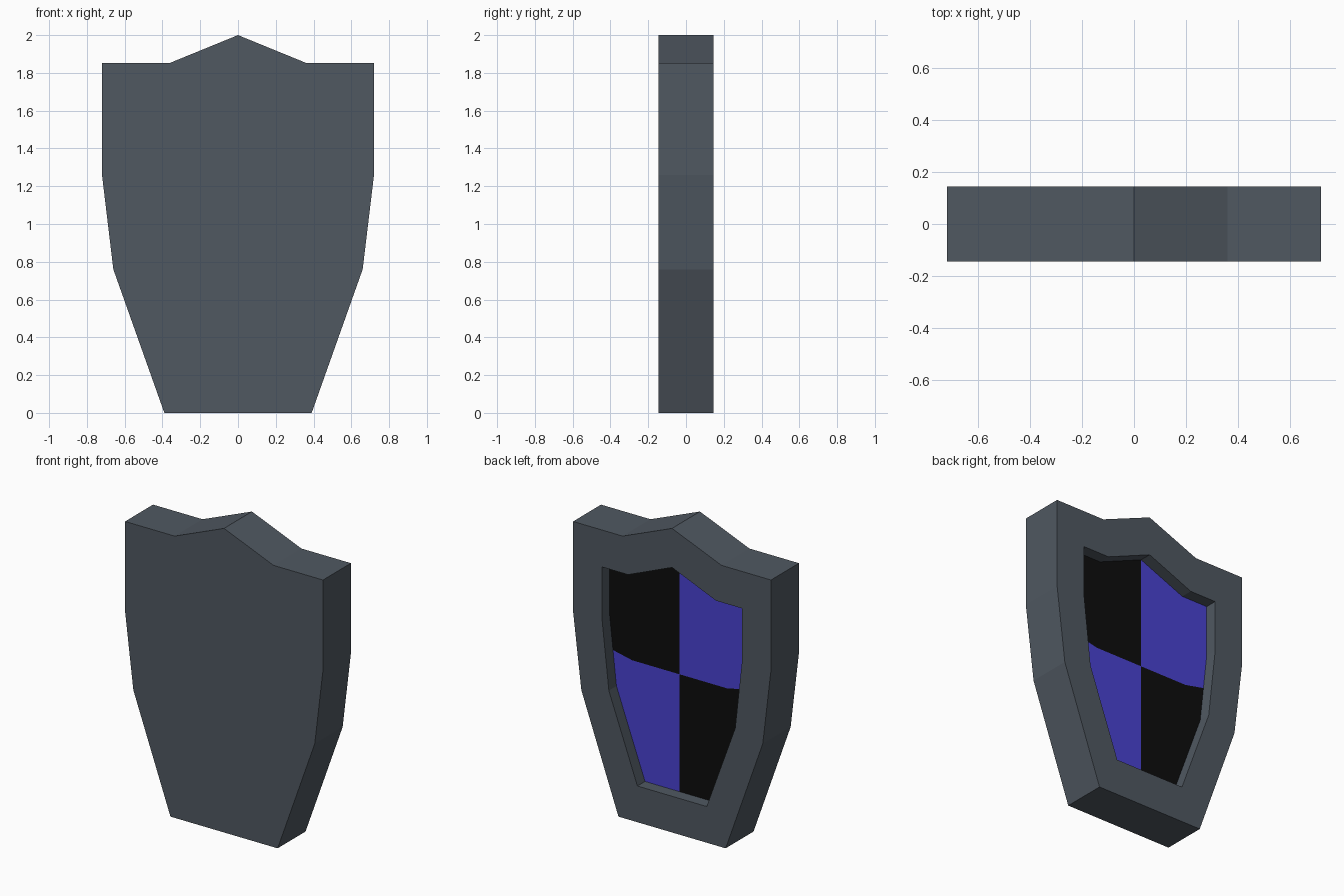
import bpy
import bmesh

cube = bpy.data.objects.get("Cube")
if cube:
    bpy.data.objects.remove(cube, do_unlink=True)


def make_material(name, rgb):
    mat = bpy.data.materials.new(name)
    mat.use_nodes = True
    mat.diffuse_color = (*rgb, 1)
    mat.node_tree.nodes["Principled BSDF"].inputs["Base Color"].default_value = (*rgb, 1)
    return mat


SLATE, BLUE, BLACK = range(3)
materials = [
    make_material("slate grey", (0.08, 0.098, 0.12)),
    make_material("royal blue", (0.068, 0.054, 0.64)),
    make_material("black", (0.004, 0.004, 0.004)),
]

# Half profiles (x, z) from the top point down to the bottom middle
outer = [(0, 2), (.36, 1.853), (.72, 1.853), (.72, 1.26), (.69, 1.01), (.66, .76), (.39, 0), (0, 0)]
inner = [(0, 1.743), (.32, 1.61), (.51, 1.61), (.51, 1.27), (.485, 1.04), (.46, .81), (.252, .238), (0, .238)]
FRONT, BACK, FLOOR = -.145, .145, .066

bm = bmesh.new()


def ring(half, y):
    """Closed loop of vertices from a mirrored half profile."""
    points = half + [(-x, z) for x, z in half[-2:0:-1]]
    return [bm.verts.new((x, y, z)) for x, z in points]


def bridge(a, b):
    for i in range(len(a)):
        j = (i + 1) % len(a)
        bm.faces.new((a[i], a[j], b[j], b[i]))


# Slab with a raised border and a recess in the back
front, back = ring(outer, FRONT), ring(outer, BACK)
rim, floor = ring(inner, BACK), ring(inner, FLOOR)
bm.faces.new(front)
bridge(front, back)
bridge(back, rim)
bridge(rim, floor)

# Quartered recess floor
centre = bm.verts.new((0, FLOOR, 1.01))
for side in (1, -1):
    bend = bm.verts.new((side * .345, FLOOR, 1.01))
    edge = [floor[side * i] for i in range(len(inner))]
    upper = bm.faces.new(edge[:5] + [bend, centre])
    lower = bm.faces.new(edge[4:] + [centre, bend])
    upper.material_index, lower.material_index = (BLACK, BLUE) if side > 0 else (BLUE, BLACK)

bmesh.ops.recalc_face_normals(bm, faces=bm.faces)
mesh = bpy.data.meshes.new("shield_body")
bm.to_mesh(mesh)
bm.free()
for mat in materials:
    mesh.materials.append(mat)
bpy.context.collection.objects.link(bpy.data.objects.new("shield_body", mesh))
